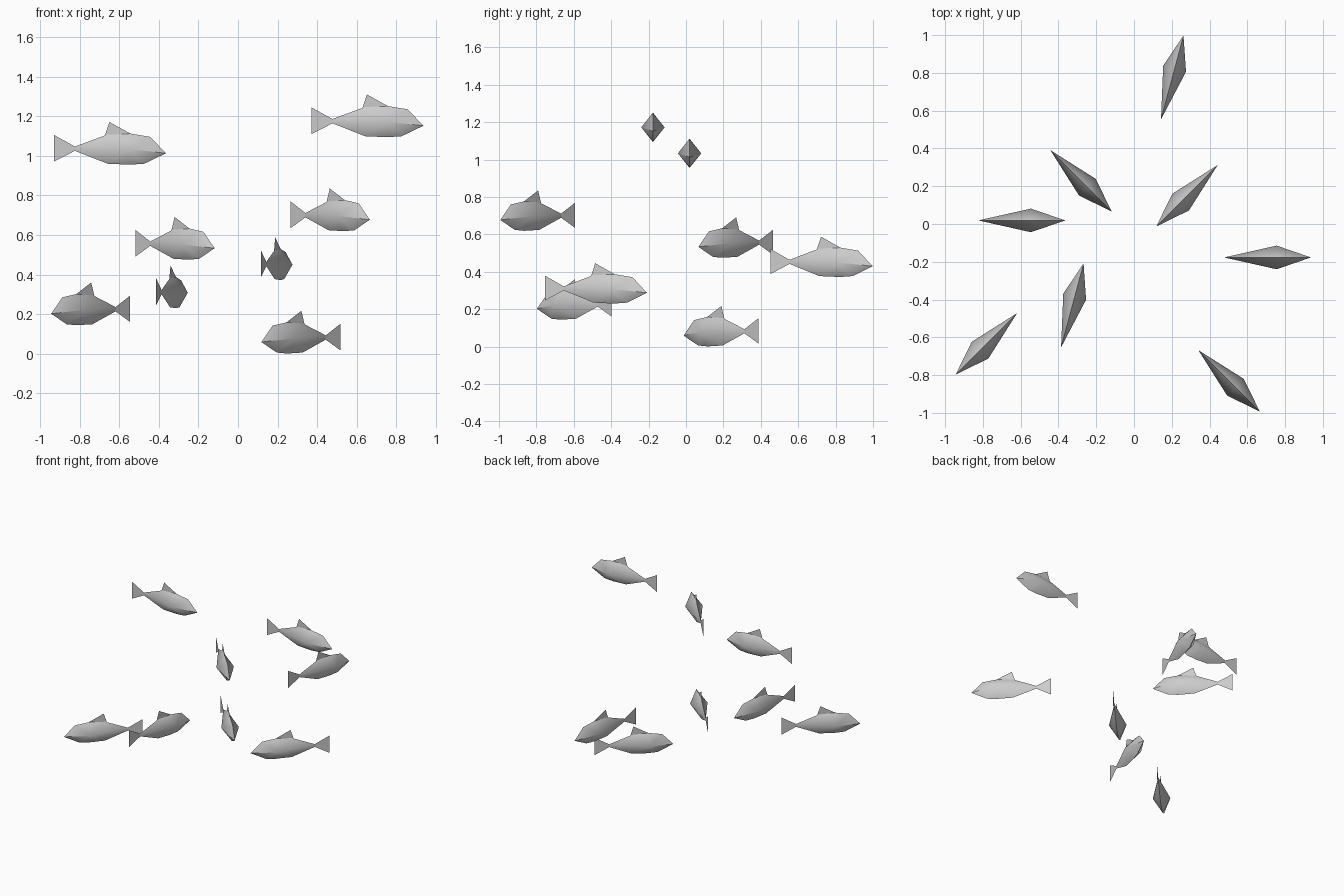
import bpy
import bmesh
from math import radians
from mathutils import Vector

cube = bpy.data.objects.get("Cube")
if cube:
    bpy.data.objects.remove(cube)

grey = bpy.data.materials.new("fish grey")
grey.use_nodes = True
grey.diffuse_color = (0.6, 0.6, 0.6, 1)
grey.node_tree.nodes["Principled BSDF"].inputs["Base Color"].default_value = (0.6, 0.6, 0.6, 1)

# Side outline of the body: distance behind the nose, height above the nose
BACK = [(0.08, 0.083), (0.177, 0.099), (0.297, 0.094)]
TAIL_JOINT = [(0.46, 0.034), (0.46, 0.012)]
BELLY = [(0.295, -0.053), (0.182, -0.058), (0.11, -0.053)]
OUTLINE = [(0, 0)] + BACK + TAIL_JOINT + BELLY
FIN = [(0.177, 0.098), (0.286, 0.158), (0.31, 0.086)]
TAIL = [TAIL_JOINT[0], (0.565, 0.092), (0.565, -0.042), TAIL_JOINT[1]]


def point(p):
    return Vector((-p[0], 0, p[1]))


def finish(bm, name):
    mesh = bpy.data.meshes.new(name)
    bm.to_mesh(mesh)
    bm.free()
    mesh.materials.append(grey)
    return mesh


def body_mesh():
    """Outline fanned out to one widest point on each flank."""
    bm = bmesh.new()
    ring = [bm.verts.new(point(p)) for p in OUTLINE]
    for side in (1, -1):
        flank = bm.verts.new((-0.182, side * 0.0625, 0.02))
        for a, b in zip(ring, ring[1:] + ring[:1]):
            bm.faces.new((a, b, flank))
    bmesh.ops.recalc_face_normals(bm, faces=bm.faces)
    return finish(bm, "body")


def sheet_mesh(name, outline):
    """Flat upright fin."""
    bm = bmesh.new()
    bm.faces.new([bm.verts.new(point(p)) for p in outline])
    return finish(bm, name)


parts = {
    "body": body_mesh(),
    "back_fin": sheet_mesh("back_fin", FIN),
    "tail_fin": sheet_mesh("tail_fin", TAIL),
}

# Nose position and heading of each fish in the shoal
SHOAL = [
    ((0.262, 0.998, 0.43), 75),
    ((-0.118, 0.066, 0.533), -45),
    ((-0.364, 0.019, 1.013), 0),
    ((0.118, -0.013, 0.059), 225),
    ((0.937, -0.177, 1.152), 0),
    ((-0.944, -0.797, 0.202), 225),
    ((-0.267, -0.209, 0.288), 75),
    ((0.666, -0.993, 0.677), -45),
]

bpy.ops.object.select_all(action="DESELECT")
for number, (nose, heading) in enumerate(SHOAL, 1):
    for name, mesh in parts.items():
        obj = bpy.data.objects.new(f"fish_{number}_{name}", mesh)
        obj.location = nose
        obj.rotation_euler.z = radians(heading)
        bpy.context.collection.objects.link(obj)
        if number == 1 and name == "body":
            obj.select_set(True)
            bpy.context.view_layer.objects.active = obj

# All bodies share one mesh, so shading it once is enough
bpy.ops.object.shade_smooth_by_angle(angle=radians(30))
